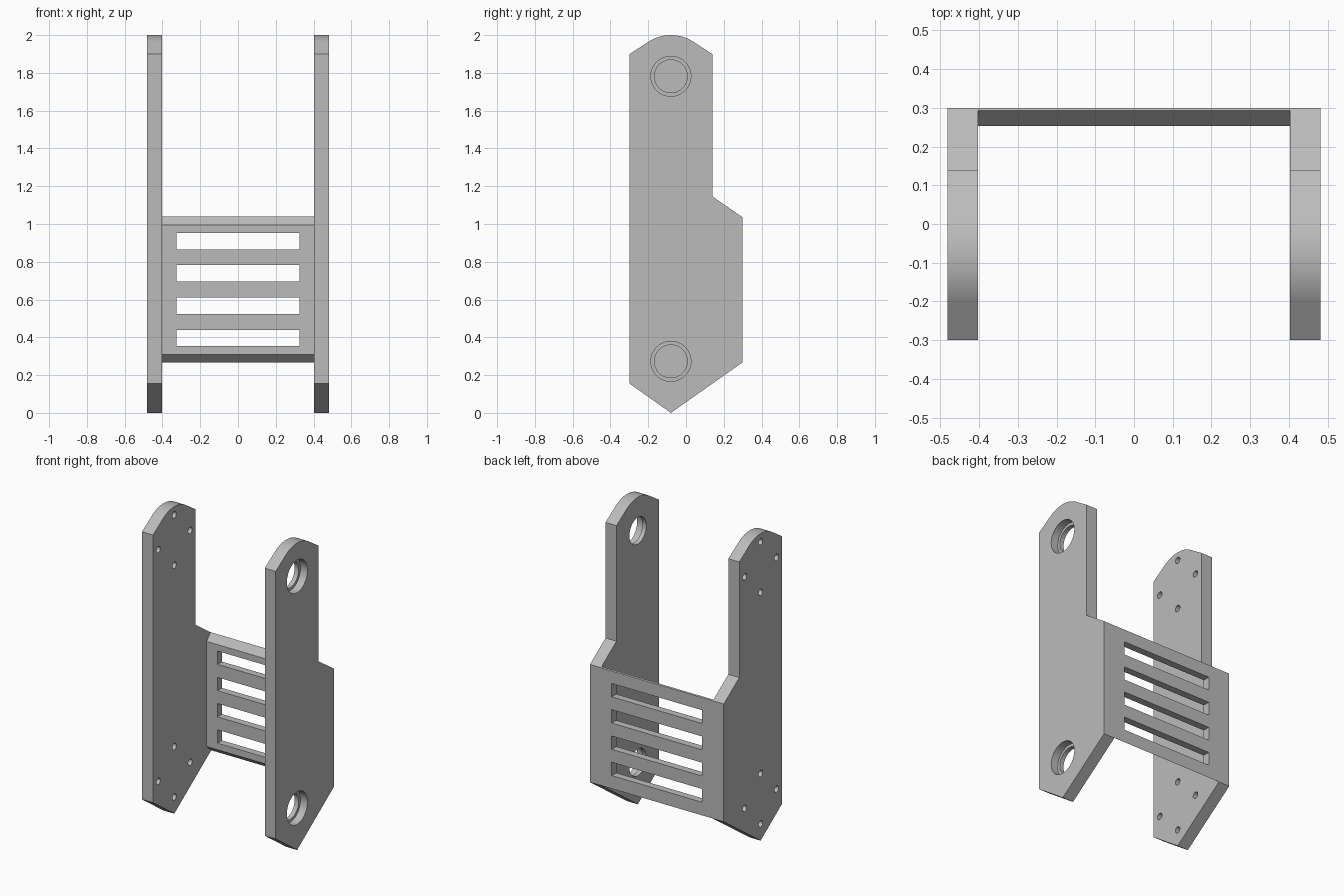
import bpy, bmesh
from math import sin, cos, radians, pi
from mathutils import Vector

if "Cube" in bpy.data.objects:
    bpy.data.objects.remove(bpy.data.objects["Cube"], do_unlink=True)

grey = bpy.data.materials.new("light_grey")
grey.use_nodes = True
colour = (0.5, 0.5, 0.5, 1)
grey.diffuse_color = colour
grey.node_tree.nodes["Principled BSDF"].inputs["Base Color"].default_value = colour

PLATE_IN, PLATE_OUT = 0.403, 0.482
AXIS_Y, HOLE_ZS = -0.08, (0.273, 1.782)


def prism(name, outline, x0, x1):
    """Extrude a (y, z) outline along x."""
    bm = bmesh.new()
    face = bm.faces.new([bm.verts.new((x0, y, z)) for y, z in outline])
    new = bmesh.ops.extrude_face_region(bm, geom=[face])["geom"]
    bmesh.ops.translate(bm, vec=(x1 - x0, 0, 0),
                        verts=[v for v in new if isinstance(v, bmesh.types.BMVert)])
    bmesh.ops.recalc_face_normals(bm, faces=bm.faces)
    mesh = bpy.data.meshes.new(name)
    bm.to_mesh(mesh)
    bm.free()
    mesh.materials.append(grey)
    obj = bpy.data.objects.new(name, mesh)
    bpy.context.collection.objects.link(obj)
    return obj


def arc(y, z, r, start, end, steps):
    angles = [radians(start + (end - start) * i / steps) for i in range(steps + 1)]
    return [(y + r * cos(a), z + r * sin(a)) for a in angles]


def cut(obj, outline, x0, x1):
    """Subtract a prism from the object and discard the cutter."""
    cutter = prism("cutter", outline, x0, x1)
    cutter.hide_render = True
    mod = obj.modifiers.new("cut", "BOOLEAN")
    mod.operation, mod.solver, mod.object = "DIFFERENCE", "EXACT", cutter
    bpy.context.view_layer.objects.active = obj
    bpy.ops.object.modifier_apply(modifier=mod.name)
    bpy.data.objects.remove(cutter, do_unlink=True)


def drill(obj, y, z, r, x0, x1, sides):
    cut(obj, arc(y, z, r, 0, 360, sides)[:-1], x0, x1)


# Side plates: pointed foot, notched back, rounded head
plate = [(-0.30, 0.156), (AXIS_Y, 0), (0.30, 0.268), (0.30, 1.035),
         (0.14, 1.146), (0.14, 1.899)]
plate += arc(AXIS_Y, 1.782, 0.218, 55, 125, 24) + [(-0.30, 1.899)]
left_plate = prism("left_side_plate", plate, PLATE_IN, PLATE_OUT)
right_plate = prism("right_side_plate", plate, -PLATE_OUT, -PLATE_IN)

for z in HOLE_ZS:
    # Stepped bearing seats in the left plate
    drill(left_plate, AXIS_Y, z, 0.087, PLATE_IN - 0.1, PLATE_OUT + 0.1, 48)
    drill(left_plate, AXIS_Y, z, 0.106, PLATE_OUT - 0.05, PLATE_OUT + 0.1, 48)
    # Four bolt holes around each axis in the right plate
    for k in range(4):
        drill(right_plate, AXIS_Y + 0.164 * cos(k * pi / 2), z + 0.164 * sin(k * pi / 2),
              0.021, -PLATE_OUT - 0.1, -PLATE_IN + 0.1, 24)

# Back panel with sloped top and bottom edges and four slots
panel_outline = [(0.253, 0.31), (0.30, 0.268), (0.30, 1.035), (0.293, 1.04), (0.253, 0.995)]
panel = prism("back_panel", panel_outline, -PLATE_IN, PLATE_IN)
for i in range(4):
    z = 0.353 + 0.171 * i
    cut(panel, [(0.2, z), (0.4, z), (0.4, z + 0.087), (0.2, z + 0.087)], -0.325, 0.325)

# Smooth the round walls, keep the edges crisp
for obj in (left_plate, right_plate, panel):
    bpy.ops.object.select_all(action="DESELECT")
    obj.select_set(True)
    bpy.context.view_layer.objects.active = obj
    bpy.ops.object.shade_smooth_by_angle(angle=radians(25))
